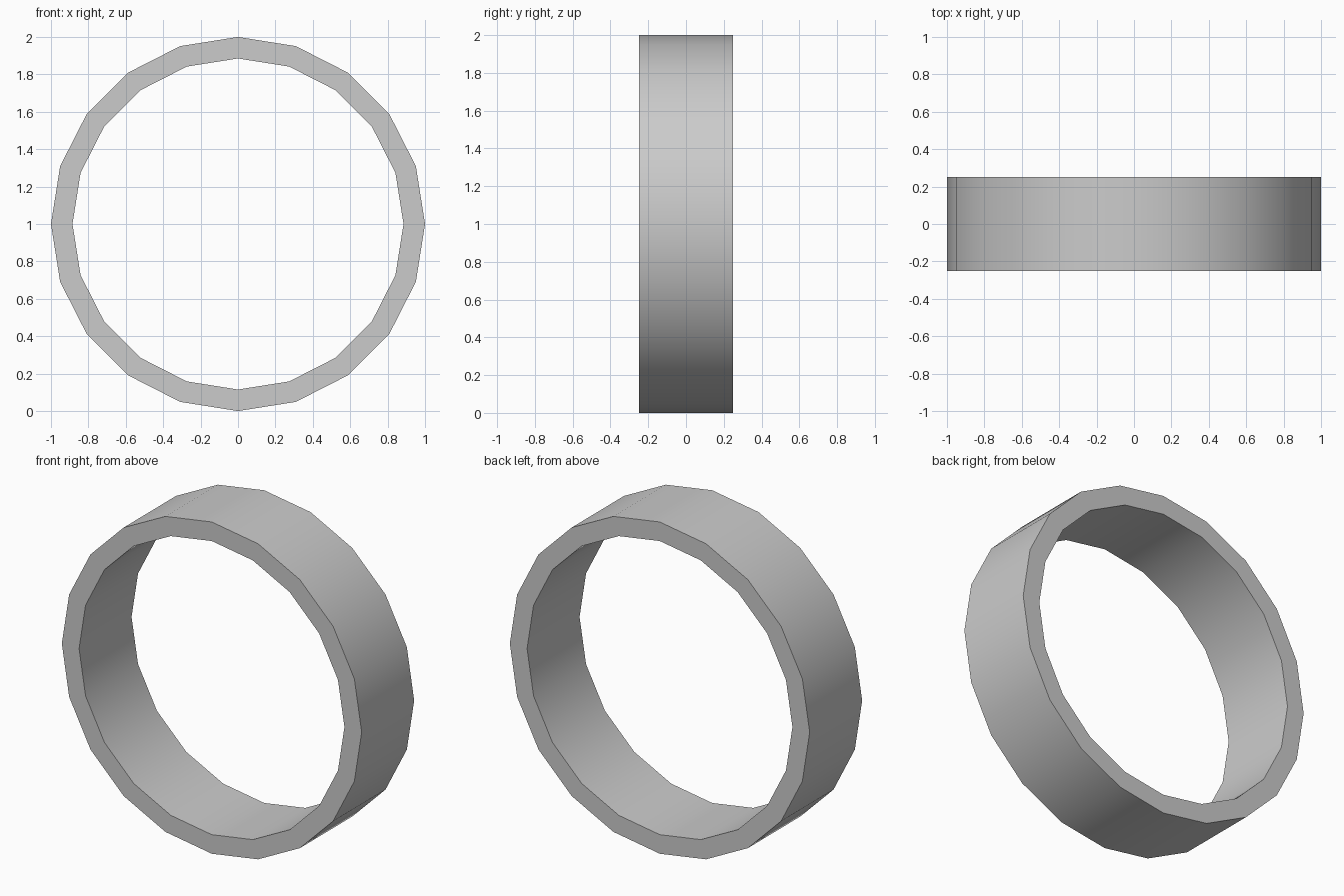
import bpy
import bmesh
from math import sin, cos, radians, tau

if "Cube" in bpy.data.objects:
    bpy.data.objects.remove(bpy.data.objects["Cube"])

SIDES = 20
OUTER, INNER, HALF_WIDTH = 1.0, 0.885, 0.25

# Rectangular cross-section swept round the y axis
section = [(OUTER, -HALF_WIDTH), (OUTER, HALF_WIDTH),
           (INNER, HALF_WIDTH), (INNER, -HALF_WIDTH)]

bm = bmesh.new()
rings = []
for i in range(SIDES):
    a = tau * i / SIDES
    rings.append([bm.verts.new((r * cos(a), y, r * sin(a))) for r, y in section])
for i in range(SIDES):
    here, there = rings[i], rings[(i + 1) % SIDES]
    for k in range(4):
        n = (k + 1) % 4
        bm.faces.new((here[k], here[n], there[n], there[k]))
bmesh.ops.recalc_face_normals(bm, faces=bm.faces)

# Ring band, standing upright on the ground
mesh = bpy.data.meshes.new("ring_band")
bm.to_mesh(mesh)
bm.free()
ring = bpy.data.objects.new("ring_band", mesh)
ring.location.z = OUTER
bpy.context.collection.objects.link(ring)

# Smooth round the band, crisp at the rims
bpy.context.view_layer.objects.active = ring
ring.select_set(True)
bpy.ops.object.shade_smooth_by_angle(angle=radians(30))
